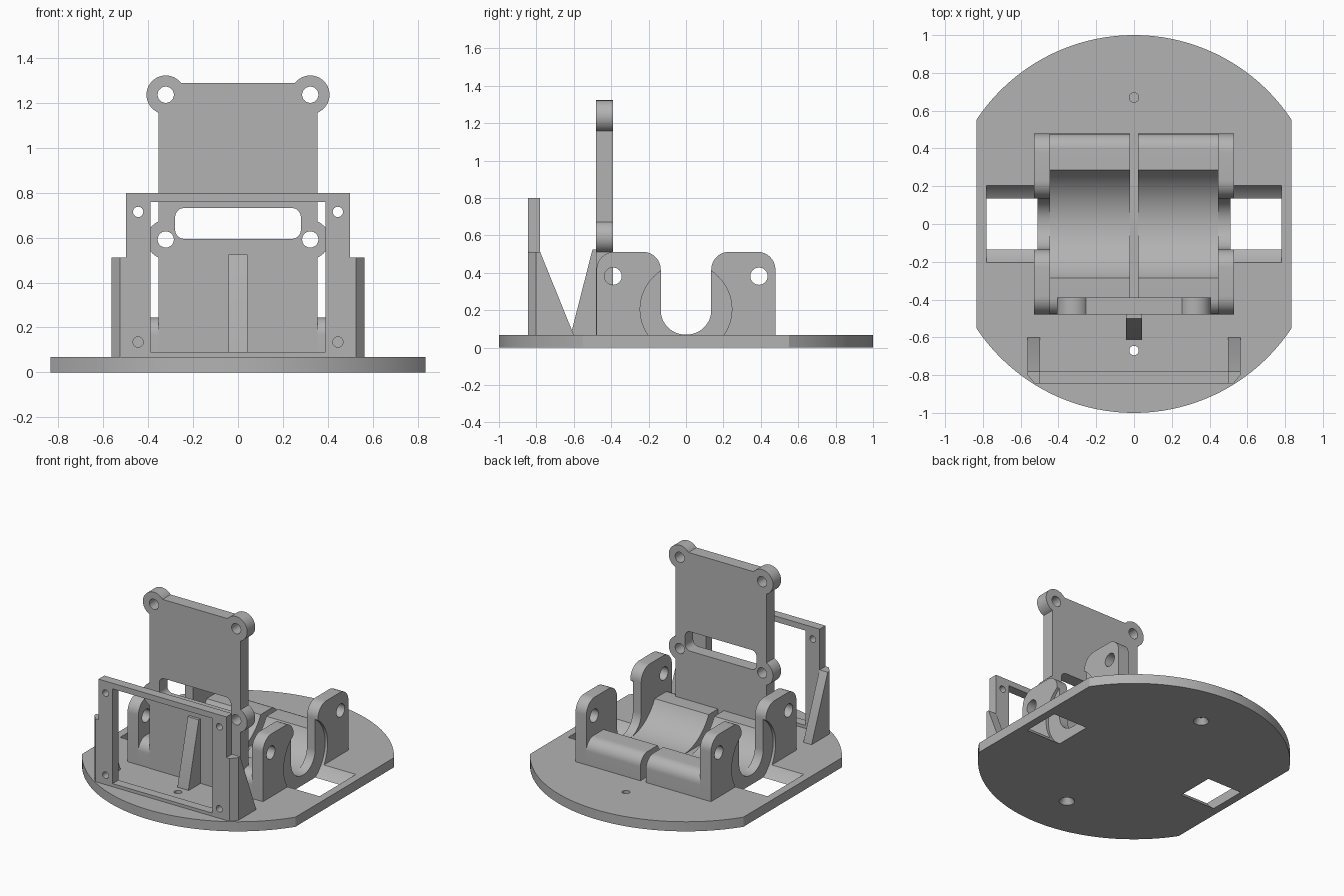
import bpy, bmesh, math
from mathutils import Vector

cube = bpy.data.objects.get("Cube")
if cube:
    bpy.data.objects.remove(cube, do_unlink=True)

grey = bpy.data.materials.new("plain_grey")
grey.use_nodes = True
grey.diffuse_color = (0.45, 0.45, 0.45, 1)
grey.node_tree.nodes["Principled BSDF"].inputs["Base Color"].default_value = (0.45, 0.45, 0.45, 1)

AXES = {
    "X": lambda u, v, t: (t, u, v),
    "Y": lambda u, v, t: (u, t, v),
    "Z": lambda u, v, t: (u, v, t),
}


def arc(cx, cy, r, start, end, n=32):
    steps = [math.radians(start + (end - start) * i / n) for i in range(n + 1)]
    return [(cx + r * math.cos(a), cy + r * math.sin(a)) for a in steps]


def circle(cx, cy, r, n=48):
    return arc(cx, cy, r, 0, 360, n)[:-1]


def box(u0, v0, u1, v1):
    return [(u0, v0), (u1, v0), (u1, v1), (u0, v1)]


def fillet(corners, n=12):
    """Round right-angled corners given as (u, v, radius)."""
    pts = []
    for i, (u, v, r) in enumerate(corners):
        p = Vector((u, v))
        if r == 0:
            pts.append((u, v))
            continue
        a = (Vector(corners[i - 1][:2]) - p).normalized()
        b = (Vector(corners[(i + 1) % len(corners)][:2]) - p).normalized()
        c = p + r * (a + b)
        for k in range(n + 1):
            t = math.pi / 2 * k / n
            pts.append(tuple(c - r * (b * math.cos(t) + a * math.sin(t))))
    return pts


def prism(name, pts, axis, a, b, end_scale=1):
    """Extrude a profile along an axis, optionally tapering about the profile centre."""
    bm = bmesh.new()
    mid = sum((Vector(p) for p in pts), Vector((0, 0))) / len(pts)
    far = [mid + (Vector(p) - mid) * end_scale for p in pts]
    lo = [bm.verts.new(AXES[axis](u, v, a)) for u, v in pts]
    hi = [bm.verts.new(AXES[axis](u, v, b)) for u, v in far]
    bm.faces.new(lo)
    bm.faces.new(hi)
    for i in range(len(pts)):
        j = (i + 1) % len(pts)
        bm.faces.new((lo[i], lo[j], hi[j], hi[i]))
    bmesh.ops.recalc_face_normals(bm, faces=bm.faces)
    mesh = bpy.data.meshes.new(name)
    bm.to_mesh(mesh)
    bm.free()
    mesh.materials.append(grey)
    obj = bpy.data.objects.new(name, mesh)
    bpy.context.collection.objects.link(obj)
    return obj


def combine(obj, tool, operation="DIFFERENCE"):
    mod = obj.modifiers.new("combine", "BOOLEAN")
    mod.operation, mod.object, mod.solver = operation, tool, "EXACT"
    bpy.context.view_layer.objects.active = obj
    bpy.ops.object.modifier_apply(modifier=mod.name)
    bpy.data.objects.remove(tool, do_unlink=True)


def cut(obj, pts, axis, a, b, end_scale=1):
    combine(obj, prism("cutter", pts, axis, a, b, end_scale))


TOP = 0.068      # base thickness
SINK = 0.055     # parts start slightly inside the base
wheel = circle(0, 0.205, 0.245, 96)

# Base: disc with two flat sides, wheel wells and countersunk screw holes
side = math.degrees(math.acos(0.835))
outline = arc(0, 0, 1, side, 180 - side, 64) + arc(0, 0, 1, 180 + side, 360 - side, 64)
base = prism("base_plate", outline, "Z", 0, TOP)
for s in (-1, 1):
    cut(base, wheel, "X", s * 0.51, s * 0.78)
    cut(base, circle(0, s * 0.67, 0.025), "Z", -0.1, 0.2)
    cut(base, circle(0, s * 0.67, 0.05), "Z", -0.001, 0.04, 0.5)

# Axle walls with a U slot, pivot holes and wheel clearance
wall_profile = fillet([
    (-0.478, SINK, 0), (0.478, SINK, 0), (0.478, 0.512, 0.095), (0.135, 0.512, 0.095),
    (0.135, 0.07, 0.13), (-0.135, 0.07, 0.13), (-0.135, 0.512, 0.095), (-0.478, 0.512, 0.095)])
# Cradle section: rounded outer bars with a round trough between
trough_r, trough_z, bar_top = 0.32, 0.39, 0.245
dip = math.degrees(math.asin((trough_z - bar_top) / trough_r))
bars = fillet([(-0.478, bar_top, 0.08), (-0.478, SINK, 0), (0.478, SINK, 0), (0.478, bar_top, 0.08)])
cradle_profile = bars + arc(0, trough_z, trough_r, -dip, dip - 180, 40)

for s, label in ((1, "left"), (-1, "right")):
    wall = prism(label + "_axle_wall", wall_profile, "X", s * 0.445, s * 0.53)
    for y in (-0.39, 0.39):
        cut(wall, circle(y, 0.382, 0.046), "X", s * 0.4, s * 0.6)
    cut(wall, wheel, "X", s * 0.51, s * 0.78)
    prism(label + "_cradle", cradle_profile, "X", s * 0.022, s * 0.448)

# Tall mounting plate with four screw ears and a cable slot
plate = prism("mounting_plate", box(-0.355, SINK, 0.355, 1.29), "Y", -0.48, -0.39)
ears = [(x, z) for x in (-0.322, 0.322) for z in (0.592, 1.237)]
for x, z in ears:
    combine(plate, prism("ear", circle(x, z, 0.086), "Y", -0.48, -0.39), "UNION")
for x, z in ears:
    cut(plate, circle(x, z, 0.036), "Y", -0.6, -0.3)
slot = fillet([(u, v, 0.04) for u, v in box(-0.28, 0.595, 0.28, 0.732)])
cut(plate, slot, "Y", -0.6, -0.3)

# Sloping rib bracing the mounting plate
prism("plate_rib", [(-0.45, SINK), (-0.612, SINK), (-0.612, 0.085), (-0.5, 0.525), (-0.45, 0.525)],
      "X", -0.043, 0.043)

# Front screen frame
frame = prism("front_frame", box(-0.5, SINK, 0.5, 0.8), "Y", -0.845, -0.78)
cut(frame, box(-0.39, 0.09, 0.39, 0.76), "Y", -1, -0.7)
for x in (-0.445, 0.445):
    for z in (0.135, 0.715):
        cut(frame, circle(x, z, 0.023, 32), "Y", -1, -0.7)

# Frame gussets with a clipped front corner
gusset_profile = [(-0.845, SINK), (-0.6, SINK), (-0.6, TOP), (-0.78, 0.512), (-0.845, 0.512)]
for s, label in ((1, "left"), (-1, "right")):
    gusset = prism(label + "_frame_gusset", gusset_profile, "X", s * 0.498, s * 0.563)
    corner = [(s * 0.524, -0.846), (s * 0.564, -0.8), (s * 0.6, -0.8), (s * 0.6, -0.9), (s * 0.524, -0.9)]
    cut(gusset, corner, "Z", 0, 0.7)

# Smooth curved faces, keep edges crisp
bpy.ops.object.select_all(action="DESELECT")
for obj in bpy.context.collection.objects:
    if obj.type == "MESH" and grey.name in obj.data.materials:
        obj.select_set(True)
        bpy.context.view_layer.objects.active = obj
bpy.ops.object.shade_smooth_by_angle(angle=math.radians(30))
